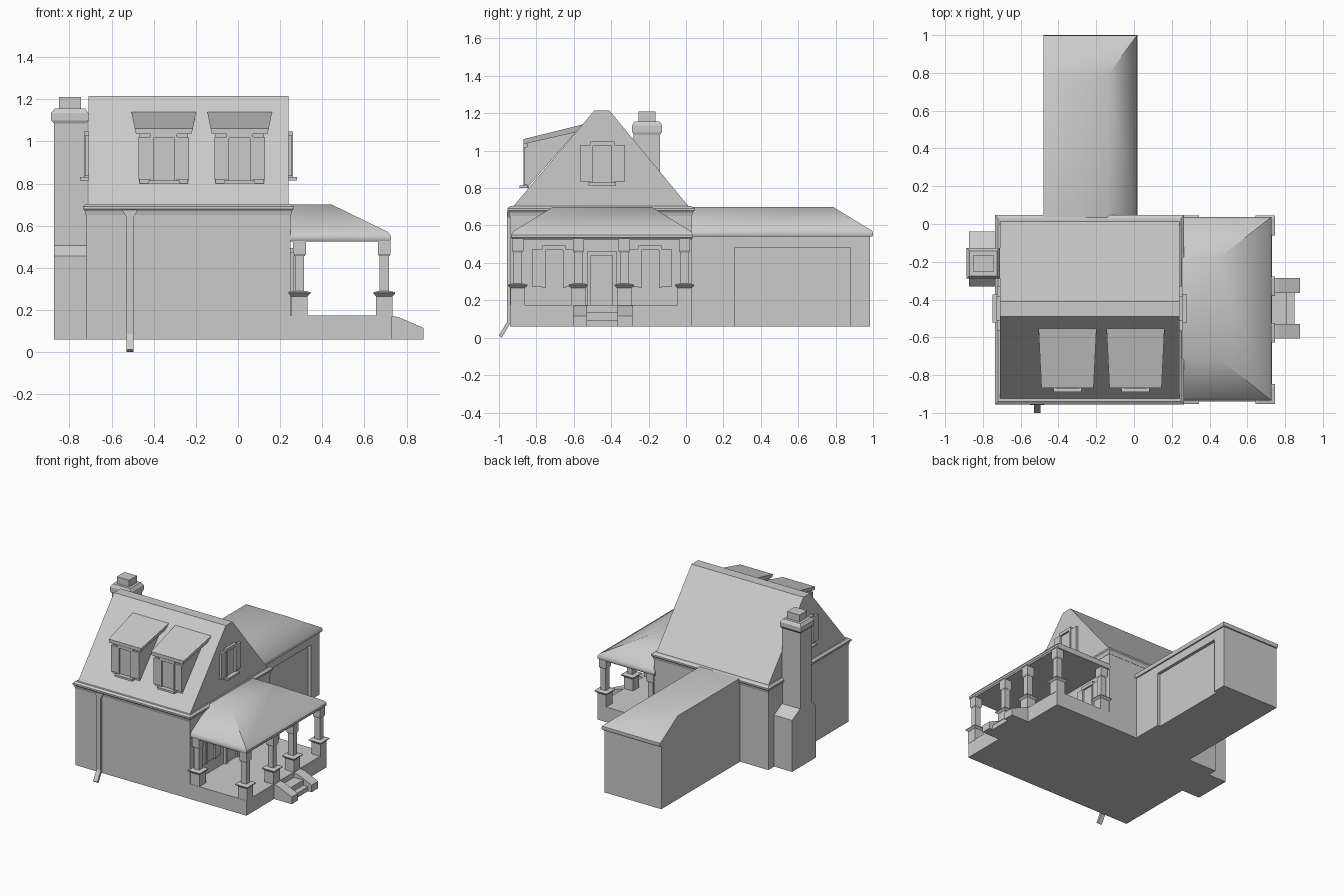
import bpy, bmesh, math

if "Cube" in bpy.data.objects:
    bpy.data.objects.remove(bpy.data.objects["Cube"])


def loft(name, loops, smooth=0):
    """Skin matching point loops and cap both ends."""
    bm = bmesh.new()
    rings = [[bm.verts.new(p) for p in l] for l in loops]
    n = len(rings[0])
    for a, b in zip(rings, rings[1:]):
        for i in range(n):
            bm.faces.new((a[i], a[(i + 1) % n], b[(i + 1) % n], b[i]))
    bm.faces.new(rings[0])
    bm.faces.new(rings[-1])
    bmesh.ops.recalc_face_normals(bm, faces=bm.faces)
    me = bpy.data.meshes.new(name)
    bm.to_mesh(me)
    bm.free()
    ob = bpy.data.objects.new(name, me)
    bpy.context.collection.objects.link(ob)
    if smooth:
        bpy.ops.object.select_all(action='DESELECT')
        bpy.context.view_layer.objects.active = ob
        ob.select_set(True)
        bpy.ops.object.shade_smooth_by_angle(angle=math.radians(smooth))
    return ob


def stack(name, levels, smooth=0):
    """Rectangles (x0, x1, y0, y1, z) skinned upward."""
    return loft(name, [[(a, c, z), (b, c, z), (b, d, z), (a, d, z)]
                       for a, b, c, d, z in levels], smooth)


def box(name, x0, x1, y0, y1, z0, z1):
    return stack(name, [(x0, x1, y0, y1, z0), (x0, x1, y0, y1, z1)])


def prism_x(name, prof, x0, x1):
    return loft(name, [[(x, y, z) for y, z in prof] for x in (x0, x1)])


def prism_y(name, prof, y0, y1):
    return loft(name, [[(x, y, z) for x, z in prof] for y in (y0, y1)])


def column(name, cx, cy, levels):
    """Square turned shape from (half width, z) pairs."""
    return stack(name, [(cx - r, cx + r, cy - r, cy + r, z) for r, z in levels])


def wall_box(name, face, wall, u0, u1, d0, d1, z0, z1):
    """Box on a wall: u runs along it, d stands out from it."""
    s = 1 if face == '+x' else -1
    a, b = sorted((wall + s * d0, wall + s * d1))
    if face == '-y':
        return box(name, u0, u1, a, b, z0, z1)
    return box(name, a, b, u0, u1, z0, z1)


def window(name, face, wall, c, z0, z1, half=0.12, sill=True):
    w = half * 0.53
    wall_box(name + "_pane", face, wall, c - w, c + w, -0.01, 0.006, z0, z1)
    for s in (-1, 1):
        u = sorted((c + s * w, c + s * half))
        wall_box(name + "_shutter", face, wall, *u, -0.01, 0.016, z0 + .005, z1 - .01)
        u = sorted((c + s * (w - .014), c + s * w))
        wall_box(name + "_jamb", face, wall, *u, -0.01, 0.02, z0, z1)
    wall_box(name + "_head", face, wall, c - w, c + w, -0.01, 0.02, z1 - .015, z1 + .008)
    if sill:
        wall_box(name + "_sill", face, wall, c - w - .01, c + w + .01, -0.01, 0.04, z0 - .015, z0)


# Main house, stepped cornice and gable roof
box("house_walls", -.72, .25, -.94, .03, .06, .68)
stack("cornice", [(-.722, .252, -.942, .032, .65), (-.727, .257, -.947, .037, .67),
                  (-.735, .265, -.955, .047, .68), (-.735, .265, -.955, .047, .692),
                  (-.72, .25, -.94, .03, .703)])
prism_x("main_roof", [(-.93, .695), (-.49, 1.215), (-.41, 1.215), (.02, .695)], -.71, .24)
window("right_gable_window", '+x', .24, -.447, .83, 1.04)
window("left_gable_window", '-x', -.71, -.447, .83, 1.04)

# Two front dormers with flared sloping roofs
for cx in (-.352, .008):
    prism_x("dormer_body", [(-.85, .80), (-.85, 1.04), (-.58, 1.11)], cx - .115, cx + .115)
    sections = []
    for y, zb, zt, h in ((-.868, 1.035, 1.062, .138), (-.54, 1.11, 1.143, .154)):
        sections.append([(cx - h + .006, y, zb), (cx + h - .006, y, zb),
                         (cx + h, y, zt), (cx - h, y, zt)])
    loft("dormer_roof", sections)
    window("dormer_window", '-y', -.85, cx, .815, 1.03)

# Chimney: shouldered base, stack, cap and flue
prism_x("chimney_base", [(-.33, .06), (-.33, .455), (-.28, .505), (-.135, .505),
                         (-.04, .455), (-.04, .06)], -.873, -.715)
box("chimney_stack", -.873, -.715, -.28, -.14, .45, 1.11)
stack("chimney_cap", [(-.873, -.715, -.28, -.14, 1.085), (-.887, -.71, -.288, -.127, 1.10),
                      (-.887, -.71, -.288, -.127, 1.135), (-.87, -.725, -.275, -.142, 1.157)])
box("chimney_flue", -.85, -.745, -.255, -.163, 1.15, 1.21)

# Rear garage with recessed door and hipped roof against a straight left wall
box("garage_core", -.48, -.02, .02, .985, .06, .56)
prism_x("garage_door_wall", [(.02, .06), (.26, .06), (.26, .48), (.88, .48), (.88, .06),
                             (.985, .06), (.985, .56), (.02, .56)], -.02, .003)
stack("garage_roof", [(-.48, .012, .02, .995, .54), (-.48, .018, .02, 1.0, .55),
                      (-.48, .015, .02, .998, .57), (-.48, -.14, .02, .785, .70)], 45)

# Porch floor, roof and posts
box("porch_floor", .24, .73, -.94, .03, .06, .175)
stack("porch_roof", [(.24, .718, -.928, .03, .525), (.24, .727, -.935, .037, .535),
                     (.24, .727, -.935, .037, .55), (.24, .712, -.922, .025, .57),
                     (.24, .445, -.71, -.185, .70)], 35)
posts = [(.694, y) for y in (-.9, -.575, -.33, -.008)] + [(.292, -.9), (.292, -.008)]
for px, py in posts:
    column("porch_pedestal", px, py, [(.038, .17), (.038, .27)])
    column("pedestal_cap", px, py, [(.038, .265), (.052, .278), (.052, .284), (.028, .29)])
    column("porch_post", px, py, [(.022, .28), (.022, .465)])
    column("porch_capital", px, py, [(.024, .455), (.03, .465), (.03, .53)])

# Front door and porch windows
wall_box("front_door", '+x', .25, -.51, -.39, -.01, .008, .175, .44)
for y0, y1 in ((-.53, -.508), (-.392, -.37)):
    wall_box("door_jamb", '+x', .25, y0, y1, -.01, .02, .175, .46)
wall_box("door_head", '+x', .25, -.53, -.37, -.01, .02, .44, .46)
for c in (-.705, -.192):
    window("porch_window", '+x', .25, c, .265, .485, .115, False)

# Steps between sloping cheek walls
for y0, y1 in ((-.605, -.53), (-.365, -.285)):
    prism_y("step_cheek", [(.72, .06), (.72, .175), (.765, .165), (.88, .115), (.88, .06)], y0, y1)
for x1, z in ((.85, .095), (.81, .135)):
    box("step", .72, x1, -.535, -.36, .06, z)

# Downspout with kicked-out foot
path = [(-.935, -.957, .67), (-.935, -.957, .085), (-.982, -1.0, .008)]
loops = []
for i, (yi, yo, z) in enumerate(path):
    zi = z + (.022 if i == 2 else 0)
    if i == 2:
        z, zi, yi = .012, 0, -.985
    loops.append([(-.53, yi, zi), (-.495, yi, zi), (-.495, yo, z), (-.53, yo, z)])
loft("downspout", loops)
stack("downspout_hopper", [(-.53, -.495, -.957, -.93, .64), (-.55, -.475, -.957, -.93, .675)])
